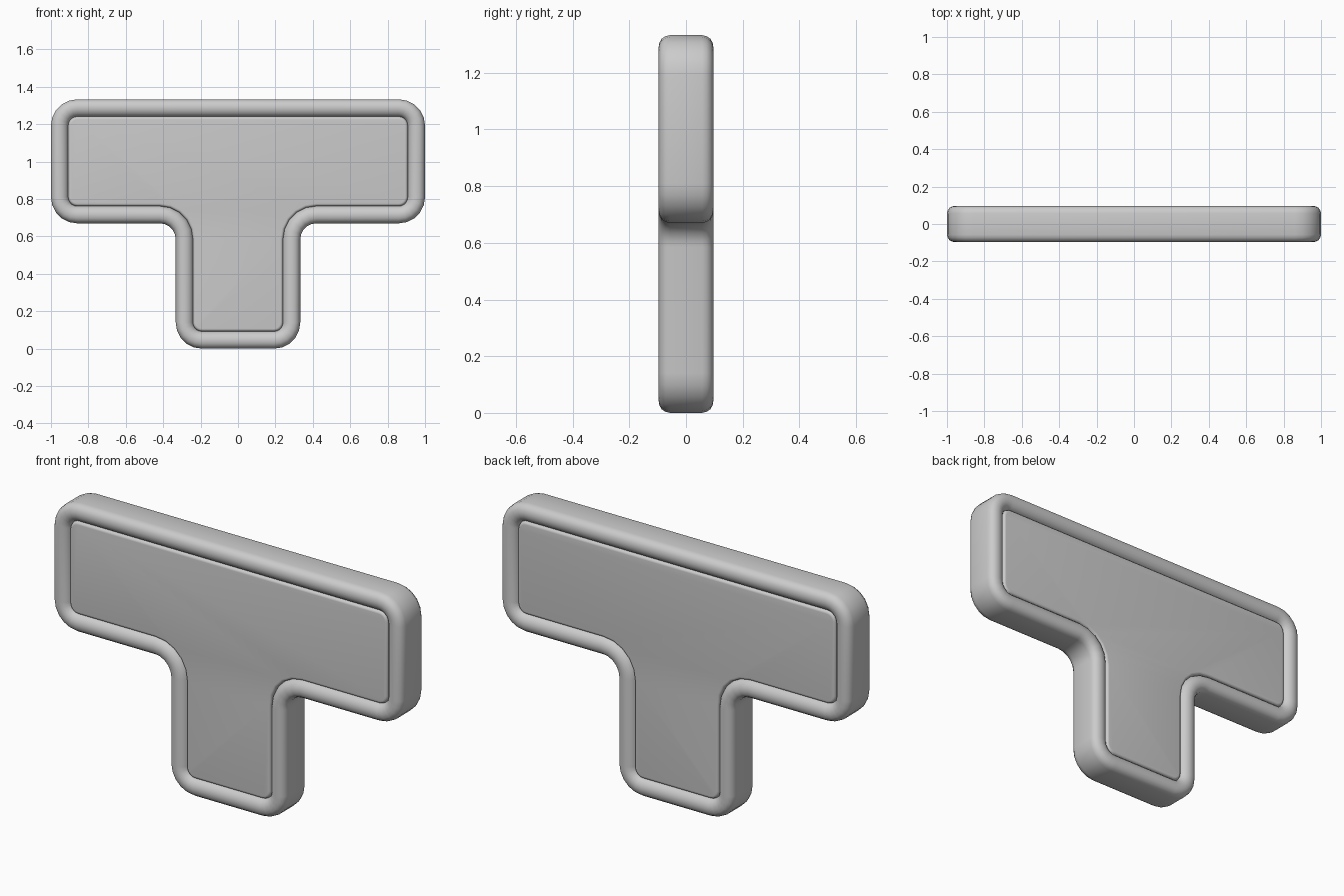
import bpy, bmesh
from math import sin, cos, radians

if "Cube" in bpy.data.objects:
    bpy.data.objects.remove(bpy.data.objects["Cube"])

W, H, STEM, ARM = 1.0, 1.333, 0.333, 0.67   # half width, height, stem half width, arm underside
R, RC, SEG = 0.14, 0.085, 5                 # outer radius, inner-corner radius, arc steps

# corners of the right half: centre x, centre z, start angle, end angle, concave
CORNERS = [(W - R, H - R, 90, 0, False),
           (W - R, ARM + R, 0, -90, False),
           (STEM + RC, ARM - RC, 90, 180, True),
           (STEM - R, R, 0, -90, False)]


def outline(inset):
    """T outline shrunk by inset, as (x, z) points."""
    half = []
    for cx, cz, a0, a1, concave in CORNERS:
        r = RC + inset if concave else R - inset
        for i in range(SEG + 1):
            a = radians(a0 + (a1 - a0) * i / SEG)
            half.append((cx + r * cos(a), cz + r * sin(a)))
    return half + [(-x, z) for x, z in reversed(half)]


# cross-section from side wall over the rounded rim, into the groove, up to the panel
D = 0.097
section = [(0.0, D - 0.04), (0.004, D - 0.024), (0.013, D - 0.011), (0.027, D - 0.003),
           (0.045, D), (0.062, D - 0.003), (0.077, D - 0.011), (0.087, D - 0.022),
           (0.092, D - 0.034), (0.095, D - 0.024), (0.100, D - 0.019), (0.107, D - 0.018)]
rings = [(i, -y) for i, y in reversed(section)] + section

bm = bmesh.new()
loops = [[bm.verts.new((x, y, z)) for x, z in outline(i)] for i, y in rings]
n = len(loops[0])
for a, b in zip(loops, loops[1:]):
    for k in range(n):
        j = (k + 1) % n
        bm.faces.new((a[k], a[j], b[j], b[k]))
# front and back panels
bm.faces.new(loops[0])
bm.faces.new(loops[-1])
bmesh.ops.recalc_face_normals(bm, faces=bm.faces)

mesh = bpy.data.meshes.new("t_plate")
bm.to_mesh(mesh)
bm.free()
plate = bpy.data.objects.new("t_plate", mesh)
bpy.context.collection.objects.link(plate)
bpy.context.view_layer.objects.active = plate
plate.select_set(True)
bpy.ops.object.shade_smooth_by_angle(angle=radians(50))
